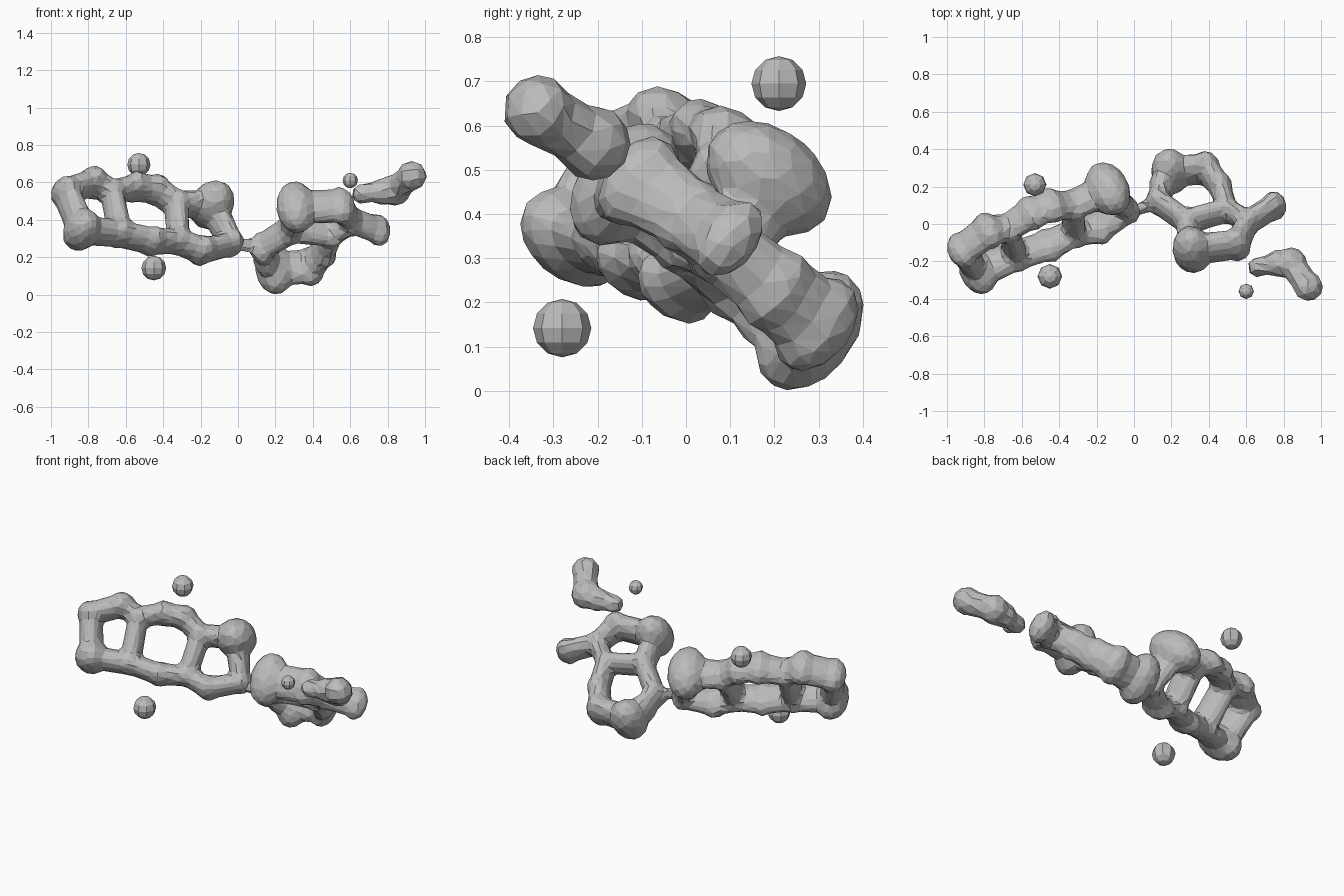
import bpy, bmesh
from mathutils import Vector, Matrix

cube = bpy.data.objects.get("Cube")
if cube:
    bpy.data.objects.remove(cube, do_unlink=True)

grey = bpy.data.materials.new("plain_grey")
grey.use_nodes = True
grey.diffuse_color = (0.5, 0.5, 0.5, 1)
grey.node_tree.nodes["Principled BSDF"].inputs["Base Color"].default_value = (0.5, 0.5, 0.5, 1)


def height(plane, x, z):
    a, b, c = plane
    return a + b * x + c * z


def network(name, nodes, links, faces, plane=(0, 0, 0), depth=1):
    """Balls joined by tapered tubes, deepened across the plane, fused into one faceted skin."""
    bm = bmesh.new()
    for p, r in nodes.values():
        bmesh.ops.create_icosphere(bm, subdivisions=3, radius=r, matrix=Matrix.Translation(p))
    for chain in links:
        for a, b in zip(chain, chain[1:]):
            (p, r), (q, s) = nodes[a], nodes[b]
            d = q - p
            turn = d.to_track_quat('Z', 'Y').to_matrix().to_4x4()
            tube = min(r, s, 0.06) * 1.15
            bmesh.ops.create_cone(bm, cap_ends=True, segments=16, depth=d.length,
                                  radius1=min(r * 0.88, tube), radius2=min(s * 0.88, tube),
                                  matrix=Matrix.Translation((p + q) / 2) @ turn)
    # Tubes are taller across the ring plane than within it
    normal = Vector((plane[1], -1, plane[2]))
    for v in bm.verts:
        away = (v.co.y - height(plane, v.co.x, v.co.z)) / normal.length_squared
        v.co -= normal * away * (depth - 1)
    raw = bpy.data.meshes.new(name)
    bm.to_mesh(raw)
    bm.free()
    obj = bpy.data.objects.new(name, raw)
    bpy.context.collection.objects.link(obj)
    # Fuse, soften the joints, then reduce to coarse flat facets
    fuse = obj.modifiers.new("fuse", 'REMESH')
    fuse.mode = 'VOXEL'
    fuse.voxel_size = 0.014
    soften = obj.modifiers.new("soften", 'SMOOTH')
    soften.factor = 0.5
    soften.iterations = 6
    bpy.context.view_layer.update()
    count = len(obj.evaluated_get(bpy.context.evaluated_depsgraph_get()).data.polygons) * 2
    facet = obj.modifiers.new("facet", 'DECIMATE')
    facet.ratio = min(1, faces / max(count, 1))
    bpy.context.view_layer.update()
    mesh = bpy.data.meshes.new_from_object(obj.evaluated_get(bpy.context.evaluated_depsgraph_get()))
    obj.modifiers.clear()
    obj.data = mesh
    mesh.materials.clear()
    mesh.materials.append(grey)
    mesh.shade_flat()


def on_plane(table, plane):
    """Place x, z, radius entries on a tilted plane."""
    return {k: (Vector((x, height(plane, x, z), z)), r) for k, (x, z, r) in table.items()}


# Three fused rings
slope = (-.105, .488, .751)
triple = on_plane({
    "crown": (-.78, .60, .077), "corner": (-.922, .55, .075), "heel": (-.835, .345, .097),
    "low_joint": (-.63, .325, .07), "high_joint": (-.676, .55, .064),
    "top": (-.55, .575, .074), "shoulder": (-.44, .56, .074), "neck": (-.33, .485, .068),
    "belly": (-.46, .285, .072), "low_neck": (-.32, .285, .066),
    "knob": (-.14, .48, .114), "foot": (-.19, .235, .072), "tip": (-.035, .27, .064),
}, slope)
network("triple_ring", triple, [
    ("crown", "corner", "heel", "low_joint", "high_joint", "crown"),
    ("high_joint", "top", "shoulder", "neck", "low_neck", "belly", "low_joint"),
    ("neck", "knob", "tip", "foot", "low_neck")], 1400, slope, 1.45)

# Two fused rings with a side arm and a thin bridge
slope = (.43, .168, -1.329)
double = on_plane({
    "bridge": (.02, .268, .03), "entry": (.13, .25, .066), "side": (.15, .19, .07),
    "base": (.195, .137, .103), "base_side": (.385, .15, .08), "outer": (.46, .23, .068),
    "joint": (.50, .33, .062), "inner": (.28, .35, .066), "knob": (.31, .467, .105),
    "top": (.55, .475, .076), "elbow": (.61, .395, .062), "hand": (.75, .345, .066),
}, slope)
network("double_ring", double, [
    ("bridge", "entry", "side", "base", "base_side", "outer", "joint", "inner", "entry"),
    ("inner", "knob", "top", "elbow", "joint"), ("elbow", "hand")], 1100, slope, 1.5)

# Loose bent fragment
tail = {"end": (Vector((.93, -.335, .635)), .08), "bend": (Vector((.84, -.21, .56)), .085),
        "mid": (Vector((.77, -.21, .55)), .072), "start": (Vector((.66, -.23, .54)), .054)}
network("bent_fragment", tail, [("end", "bend", "mid", "start")], 180)

# Loose pebbles
for name, p, r in (("upper_pebble", (-.53, .21, .695), .062),
                   ("lower_pebble", (-.45, -.28, .142), .066),
                   ("small_pebble", (.60, -.36, .61), .041)):
    bm = bmesh.new()
    bmesh.ops.create_uvsphere(bm, u_segments=8, v_segments=6, radius=r, matrix=Matrix.Translation(p))
    mesh = bpy.data.meshes.new(name)
    bm.to_mesh(mesh)
    bm.free()
    mesh.materials.append(grey)
    bpy.context.collection.objects.link(bpy.data.objects.new(name, mesh))
